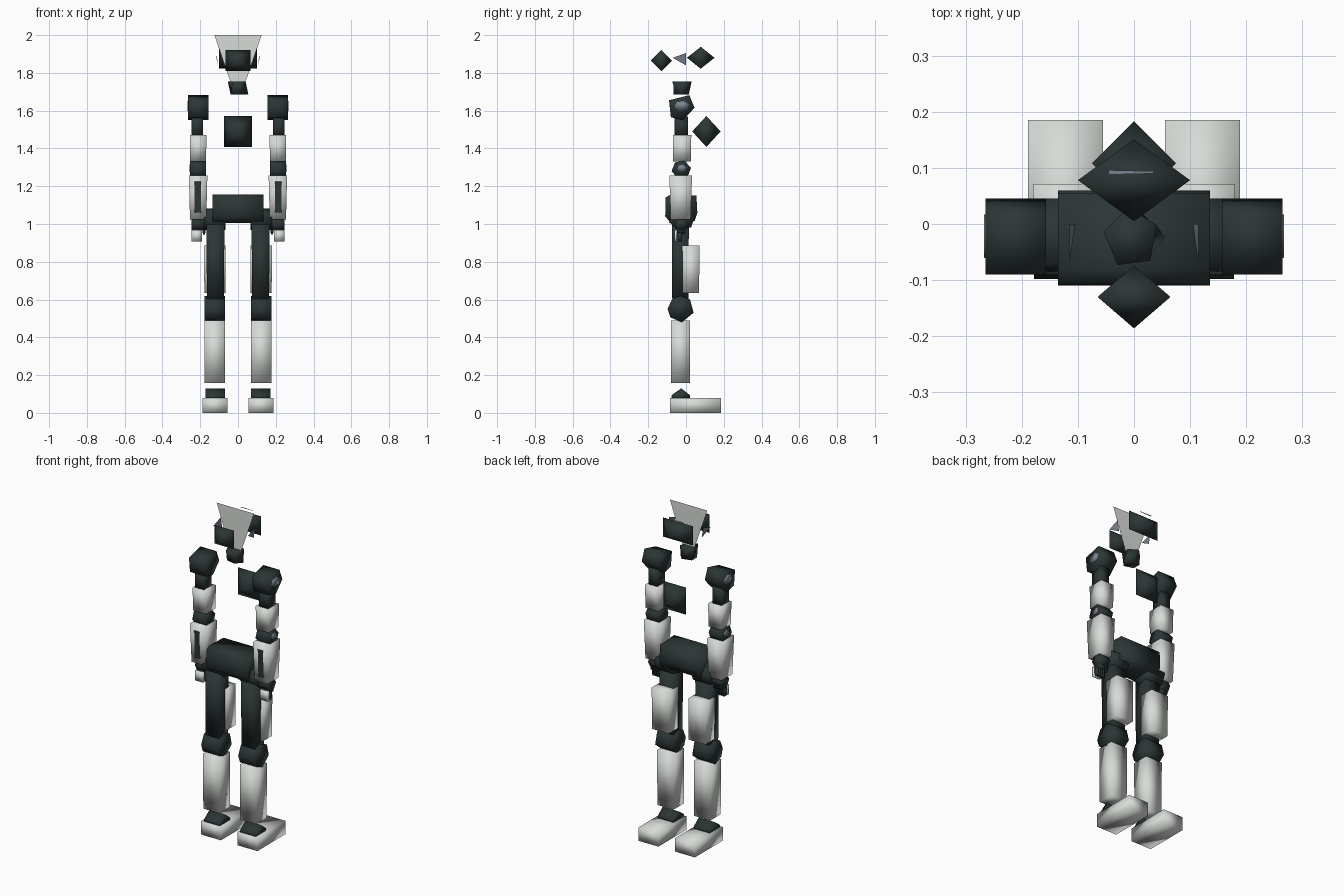
import bpy
import math

cube = bpy.data.objects.get("Cube")
if cube:
    bpy.data.objects.remove(cube, do_unlink=True)


def material(name, color):
    m = bpy.data.materials.new(name)
    m.use_nodes = True
    m.diffuse_color = (*color, 1)
    bsdf = m.node_tree.nodes["Principled BSDF"]
    bsdf.inputs["Base Color"].default_value = (*color, 1)
    bsdf.inputs["Roughness"].default_value = 0.6
    return m


DARK = material("charcoal", (0.025, 0.036, 0.036))
LIGHT = material("pale_grey", (0.68, 0.71, 0.68))
STEEL = material("blue_grey", (0.2, 0.23, 0.28))


def build(name, verts, faces, mat, mirror=False, smooth=True):
    mesh = bpy.data.meshes.new(name)
    mesh.from_pydata(verts, [], faces)
    mesh.materials.append(mat)
    mesh.polygons.foreach_set("use_smooth", [smooth] * len(faces))
    obj = bpy.data.objects.new(name, mesh)
    bpy.context.collection.objects.link(obj)
    if mirror:
        obj.modifiers.new("mirror", "MIRROR").use_mirror_merge = False
    return obj


def loft(name, start, end, mat, **options):
    """Join two matching outlines into a closed solid."""
    n = len(start)
    sides = [(i, (i + 1) % n, n + (i + 1) % n, n + i) for i in range(n)]
    caps = [tuple(reversed(range(n))), tuple(range(n, 2 * n))]
    return build(name, start + end, sides + caps, mat, **options)


def box(name, x, y, z, mat, taper=1.0, **options):
    """Box from ranges; taper scales the bottom outline."""
    cx, cy = sum(x) / 2, sum(y) / 2

    def outline(height, k):
        corners = ((0, 0), (1, 0), (1, 1), (0, 1))
        return [(cx + (x[i] - cx) * k, cy + (y[j] - cy) * k, height) for i, j in corners]
    return loft(name, outline(z[0], taper), outline(z[1], 1), mat, **options)


def side_prism(name, profile, x0, x1, mat, **options):
    """Extrude a (y, z) profile along x."""
    return loft(name, [(x0, y, z) for y, z in profile],
                [(x1, y, z) for y, z in profile], mat, **options)


def ring(cy, cz, ry, rz, count, turn=0.0):
    angles = [math.radians(turn) + math.tau * i / count for i in range(count)]
    return [(cy + ry * math.cos(a), cz + rz * math.sin(a)) for a in angles]


def gem(name, y, z, half):
    """Rectangle in the xz plane with a point at the front and the back."""
    hx, hy, hz = half
    verts = [(-hx, y, z - hz), (hx, y, z - hz), (hx, y, z + hz), (-hx, y, z + hz),
             (0, y - hy, z), (0, y + hy, z)]
    faces = []
    for i in range(4):
        j = (i + 1) % 4
        faces += [(i, j, 4), (j, i, 5)]
    return build(name, verts, faces, DARK)


# Head and chest
build("head_panel", [(-0.125, -0.025, 2), (-0.025, -0.025, 1.71),
                     (0.025, -0.025, 1.71), (0.125, -0.025, 2)], [(0, 1, 2, 3)], LIGHT)
gem("head_front", -0.13, 1.865, (0.065, 0.056, 0.056))
gem("head_back", 0.078, 1.88, (0.1, 0.073, 0.058))
gem("chest_core", 0.108, 1.49, (0.075, 0.075, 0.082))
build("ear", [(0.115, -0.07, 1.88), (0.105, 0, 1.84), (0.115, 0, 1.905)],
      [(0, 1, 2)], STEEL, mirror=True)
build("head_top_strip", [(-0.045, 0.088, 1.95), (0.035, 0.09, 1.95),
                         (0.035, 0.094, 1.95), (-0.045, 0.096, 1.95)],
      [(0, 1, 2, 3)], STEEL)

# Neck
loft("neck", [(x, y, 1.685) for x, y in ring(0.003, -0.025, 0.052, 0.042, 5, 0)],
     [(x, y, 1.755) for x, y in ring(-0.005, -0.025, 0.05, 0.055, 5, 25)], DARK)

# Arms
shoulder = [(-0.09, 1.655), (-0.08, 1.565), (-0.016, 1.55), (0.045, 1.615), (0.018, 1.682)]
side_prism("shoulder", shoulder, 0.157, 0.265, DARK, mirror=True)
side_prism("shoulder_cap", ring(-0.022, 1.625, 0.04, 0.027, 6, 15),
           0.262, 0.267, STEEL, mirror=True)
box("upper_arm_core", (0.185, 0.245), (-0.062, 0.01), (1.46, 1.57), DARK, mirror=True)
box("upper_arm_shell", (0.167, 0.255), (-0.07, 0.028), (1.33, 1.47), LIGHT,
    taper=0.95, mirror=True)
side_prism("elbow", ring(-0.025, 1.288, 0.052, 0.05, 6, 10), 0.17, 0.253, DARK, mirror=True)
side_prism("elbow_cap", ring(-0.022, 1.295, 0.025, 0.02, 6, 15),
           0.251, 0.256, STEEL, mirror=True)
box("forearm_shell", (0.162, 0.26), (-0.088, 0.032), (1.025, 1.258), LIGHT,
    taper=0.88, mirror=True)
build("forearm_stripe", [(0.195, -0.084, 1.06), (0.23, -0.084, 1.06),
                         (0.23, -0.09, 1.225), (0.195, -0.09, 1.225)],
      [(0, 1, 2, 3)], DARK, mirror=True)

# Hands
side_prism("wrist", ring(-0.025, 1.0, 0.038, 0.038, 6), 0.18, 0.245, DARK, mirror=True)
box("hand_plate", (0.19, 0.245), (-0.062, -0.048), (0.908, 0.968), LIGHT, mirror=True)
box("palm", (0.19, 0.24), (-0.05, -0.005), (0.95, 1.0), DARK, mirror=True)
for i in range(4):
    x = 0.19 + 0.014 * i
    box(f"finger_{i + 1}", (x, x + 0.01), (-0.045, -0.02), (0.907, 0.955), DARK,
        taper=0.8, mirror=True)
box("thumb", (0.172, 0.188), (-0.035, -0.015), (0.945, 1.0), DARK, taper=0.8, mirror=True)

# Pelvis
pelvis = [(-0.11, 1.04), (-0.08, 1.005), (0.045, 1.015), (0.06, 1.06),
          (0.055, 1.15), (-0.08, 1.157), (-0.108, 1.14)]
side_prism("pelvis", pelvis, -0.135, 0.135, DARK)
side_prism("hip", ring(-0.022, 1.025, 0.07, 0.06, 6, 15), 0.065, 0.18, DARK, mirror=True)

# Legs
box("thigh_core", (0.072, 0.167), (-0.075, 0.015), (0.6, 1.0), DARK, taper=0.95, mirror=True)
box("thigh_shell", (0.065, 0.18), (-0.02, 0.071), (0.635, 0.885), LIGHT,
    taper=0.97, mirror=True)
knee = [(-0.098, 0.55), (-0.082, 0.505), (-0.022, 0.48), (0.04, 0.53),
        (0.022, 0.6), (-0.03, 0.62), (-0.072, 0.605)]
side_prism("knee", knee, 0.07, 0.178, DARK, mirror=True)
box("shin_shell", (0.068, 0.178), (-0.08, 0.022), (0.157, 0.49), LIGHT,
    taper=0.98, mirror=True)

# Feet
ankle = [(-0.078, 0.075), (0.022, 0.075), (0.02, 0.095), (-0.025, 0.13), (-0.075, 0.095)]
side_prism("ankle", ankle, 0.068, 0.173, DARK, mirror=True)
box("foot", (0.055, 0.189), (-0.085, 0.185), (0, 0.08), LIGHT, mirror=True)
